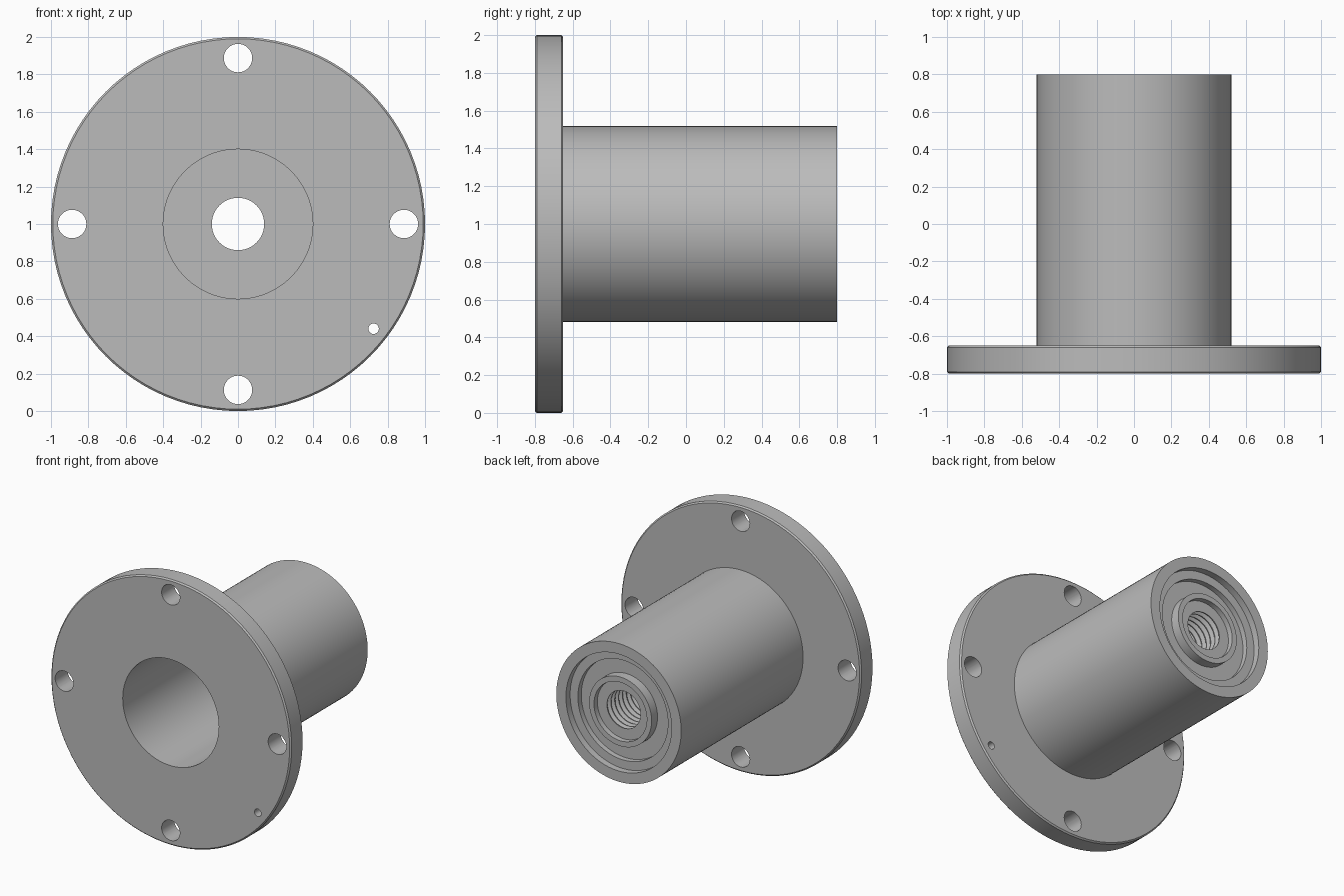
import bpy, bmesh, math
from mathutils import Matrix, Vector

cube = bpy.data.objects.get("Cube")
if cube:
    bpy.data.objects.remove(cube, do_unlink=True)

SEGMENTS = 96
CENTRE = Vector((0, 0, 1))

steel = bpy.data.materials.new("grey_steel")
steel.use_nodes = True
colour = (0.5, 0.5, 0.5, 1)
steel.diffuse_color = colour
steel.node_tree.nodes["Principled BSDF"].inputs["Base Color"].default_value = colour


def add_object(name, bm):
    bmesh.ops.recalc_face_normals(bm, faces=bm.faces[:])
    mesh = bpy.data.meshes.new(name)
    bm.to_mesh(mesh)
    bm.free()
    mesh.materials.append(steel)
    obj = bpy.data.objects.new(name, mesh)
    bpy.context.collection.objects.link(obj)
    return obj


def lathe(name, profile):
    """Revolve a closed (radius, y) profile about the flange axis."""
    bm = bmesh.new()
    verts = [bm.verts.new((r, y, CENTRE.z)) for r, y in profile]
    edges = [bm.edges.new((v, verts[(i + 1) % len(verts)])) for i, v in enumerate(verts)]
    bmesh.ops.spin(bm, geom=verts + edges, cent=CENTRE, axis=(0, 1, 0),
                   angle=math.tau, steps=SEGMENTS, use_merge=True)
    bmesh.ops.remove_doubles(bm, verts=bm.verts[:], dist=1e-5)
    return add_object(name, bm)


# Threaded bore: ridges and roots alternating along the axis
THREAD_FRONT, THREAD_BACK, TURNS = 0.42, 0.74, 7
pitch = (THREAD_BACK - THREAD_FRONT) / TURNS
thread = []
for i in range(TURNS):
    y = THREAD_BACK - i * pitch
    thread += [(0.14, y), (0.14, y - 0.15 * pitch),
               (0.17, y - 0.5 * pitch), (0.17, y - 0.65 * pitch)]
thread.append((0.14, THREAD_FRONT))

# Flange, barrel, stepped rear face and front bore in one turned body
body = lathe("flanged_housing", [
    (0.40, -0.8), (0.99, -0.8), (1.0, -0.79), (1.0, -0.66), (0.99, -0.65),
    (0.52, -0.65), (0.52, 0.8), (0.44, 0.8),
    (0.44, 0.75), (0.375, 0.75), (0.375, 0.71), (0.26, 0.71),
    (0.26, 0.78), (0.22, 0.78), (0.22, 0.74),
] + thread + [(0.40, THREAD_FRONT)])

# Four bolt holes and one small locating hole through the flange
bm = bmesh.new()


def add_hole(x, z, radius):
    place = Matrix.Translation((x, -0.725, 1 + z)) @ Matrix.Rotation(math.pi / 2, 4, 'X')
    bmesh.ops.create_cone(bm, cap_ends=True, segments=40, radius1=radius,
                          radius2=radius, depth=0.4, matrix=place)


for i in range(4):
    a = i * math.pi / 2
    add_hole(0.887 * math.cos(a), 0.887 * math.sin(a), 0.076)
add_hole(0.725, -0.56, 0.028)
cutter = add_object("hole_cutter", bm)
cutter.hide_render = True

drill = body.modifiers.new("drilled_holes", 'BOOLEAN')
drill.operation = 'DIFFERENCE'
drill.solver = 'EXACT'
drill.object = cutter

bpy.ops.object.select_all(action='DESELECT')
bpy.context.view_layer.objects.active = body
body.select_set(True)
bpy.ops.object.modifier_apply(modifier=drill.name)
bpy.data.objects.remove(cutter, do_unlink=True)
bpy.ops.object.shade_smooth_by_angle(angle=math.radians(30))
